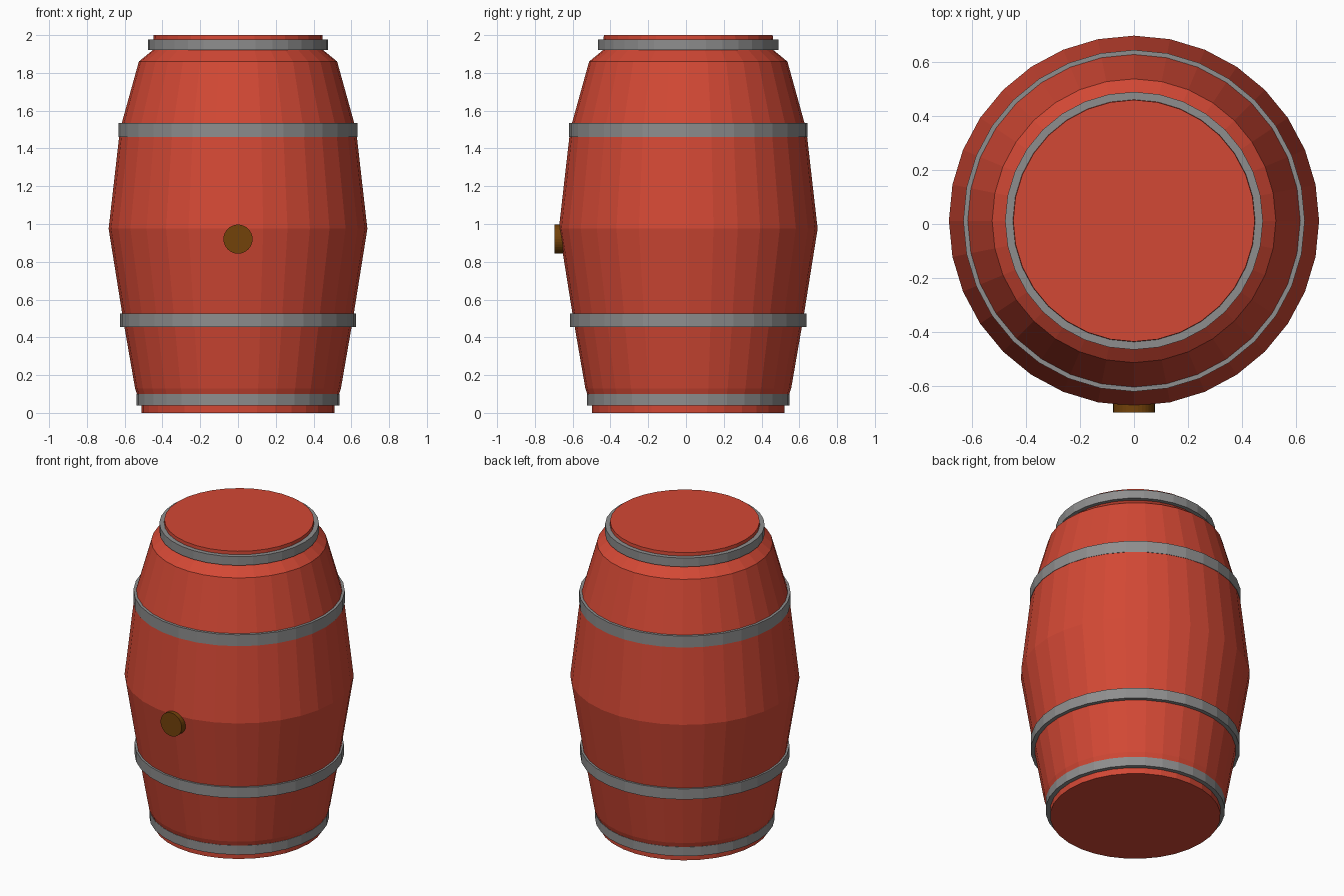
import bpy, bmesh, math

if "Cube" in bpy.data.objects:
    bpy.data.objects.remove(bpy.data.objects["Cube"])

SIDES = 32
CY = 0.012  # barrel axis sits slightly behind centre because the plug sticks out


def material(name, color):
    m = bpy.data.materials.new(name)
    m.diffuse_color = (*color, 1)
    m.use_nodes = True
    m.node_tree.nodes["Principled BSDF"].inputs["Base Color"].default_value = m.diffuse_color
    return m


def lathe(name, profile, closed=False, mat=None):
    """Spin (radius, z) points round the barrel axis; open profiles get end caps."""
    bm = bmesh.new()
    rings = []
    for r, z in profile:
        rings.append([bm.verts.new((r * math.cos(2 * math.pi * i / SIDES),
                                    r * math.sin(2 * math.pi * i / SIDES), z))
                      for i in range(SIDES)])
    pairs = list(zip(rings, rings[1:]))
    if closed:
        pairs.append((rings[-1], rings[0]))
    else:
        bm.faces.new(rings[0][::-1])
        bm.faces.new(rings[-1])
    for a, b in pairs:
        for i in range(SIDES):
            j = (i + 1) % SIDES
            bm.faces.new((a[i], a[j], b[j], b[i]))
    bmesh.ops.recalc_face_normals(bm, faces=bm.faces)
    me = bpy.data.meshes.new(name)
    bm.to_mesh(me)
    bm.free()
    ob = bpy.data.objects.new(name, me)
    ob.location.y = CY
    bpy.context.collection.objects.link(ob)
    if mat:
        me.materials.append(mat)
    return ob


red = material("red_paint", (0.65, 0.065, 0.035))
brown = material("brown_wood", (0.17, 0.055, 0.003))
steel = material("grey_metal", (0.27, 0.27, 0.27))

# Barrel body: straight rims, bulging sides
lathe("barrel_body", [(0.51, 0), (0.51, 0.09), (0.535, 0.1), (0.545, 0.13),
                      (0.609, 0.5), (0.685, 0.975), (0.625, 1.5),
                      (0.525, 1.86), (0.452, 1.92), (0.447, 2.0)], mat=red)

# Metal hoops: outer radius, inner radius, bottom, top
for name, ro, ri, z0, z1 in [("bottom_hoop", 0.537, 0.505, 0.04, 0.1),
                             ("lower_hoop", 0.626, 0.59, 0.455, 0.525),
                             ("upper_hoop", 0.632, 0.60, 1.46, 1.535),
                             ("top_hoop", 0.477, 0.44, 1.92, 1.978)]:
    lathe(name, [(ro, z0), (ro, z1), (ri, z1), (ri, z0)], closed=True, mat=steel)

# Plug on the front
bpy.ops.mesh.primitive_cylinder_add(vertices=SIDES, radius=0.077, depth=0.08,
                                    location=(0, -0.657, 0.92),
                                    rotation=(math.pi / 2, 0, 0))
plug = bpy.context.object
plug.name = "plug"
plug.data.materials.append(brown)
